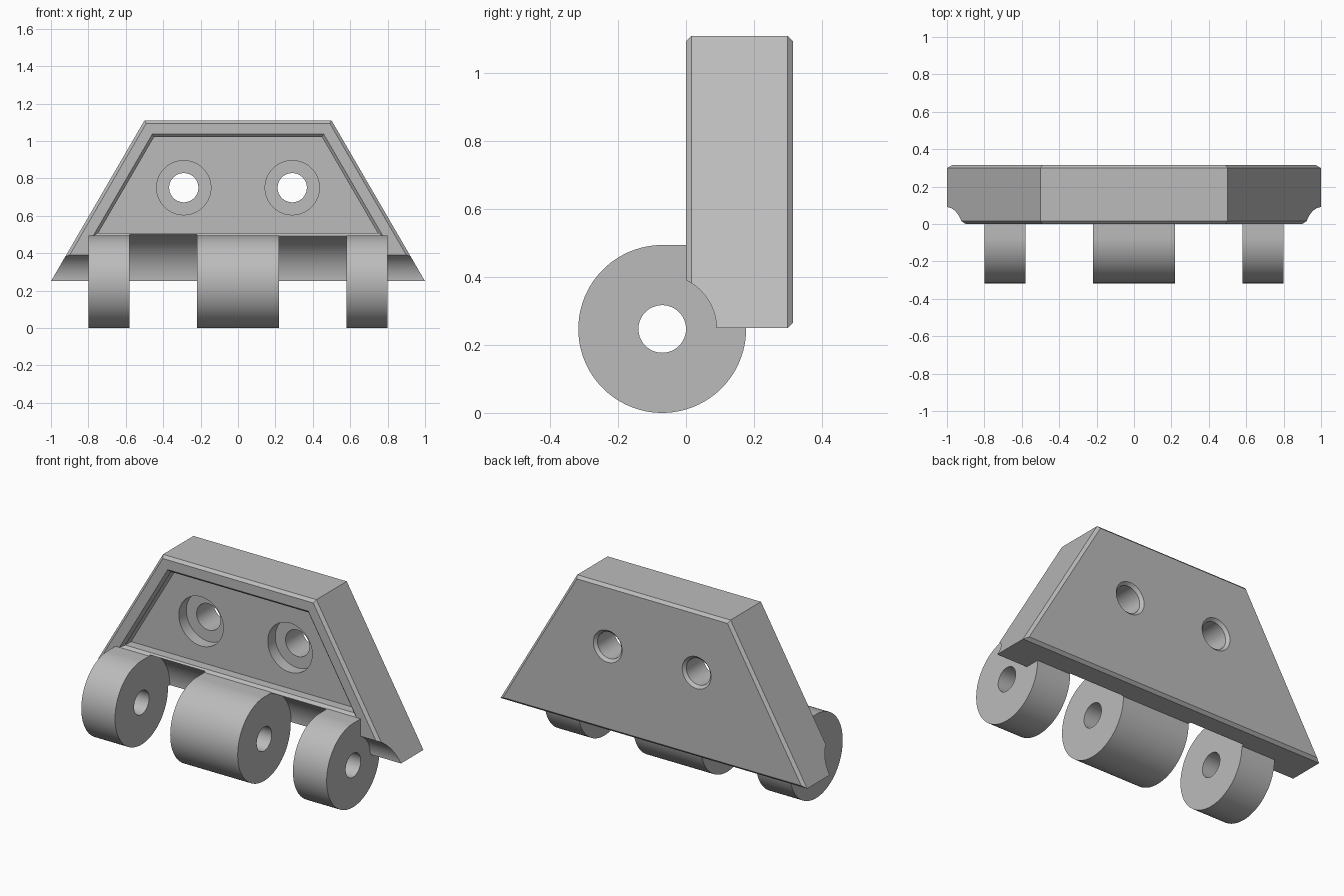
import bpy, bmesh, math
from mathutils import Matrix

cube = bpy.data.objects.get("Cube")
if cube:
    bpy.data.objects.remove(cube, do_unlink=True)

grey = bpy.data.materials.new("plain_grey")
grey.use_nodes = True
COLOUR = (0.5, 0.5, 0.5, 1)
grey.diffuse_color = COLOUR
grey.node_tree.nodes["Principled BSDF"].inputs["Base Color"].default_value = COLOUR

BOTTOM, TOP, BACK, BEVEL = 0.25, 1.11, 0.315, 0.016
SLOPE = 0.5 / (TOP - BOTTOM)
PIN_Y, PIN_Z, KNUCKLE_R = -0.07, 0.247, 0.247


def make(name, bm):
    bmesh.ops.recalc_face_normals(bm, faces=bm.faces)
    mesh = bpy.data.meshes.new(name)
    bm.to_mesh(mesh)
    bm.free()
    mesh.materials.append(grey)
    obj = bpy.data.objects.new(name, mesh)
    bpy.context.collection.objects.link(obj)
    return obj


def loft(name, rings):
    """Skin a closed solid through rings of points."""
    bm = bmesh.new()
    loops = [[bm.verts.new(p) for p in ring] for ring in rings]
    for a, b in zip(loops, loops[1:]):
        for i in range(len(a)):
            j = (i + 1) % len(a)
            bm.faces.new((a[i], a[j], b[j], b[i]))
    bm.faces.new(loops[0])
    bm.faces.new(loops[-1])
    return make(name, bm)


def trapezoid(y, inset, floor=BOTTOM):
    """Plate outline moved inwards, at depth y."""
    z0, z1 = floor + inset, TOP - inset
    side = inset * math.hypot(1, SLOPE)
    w0, w1 = [1 - (z - BOTTOM) * SLOPE - side for z in (z0, z1)]
    return [(-w0, y, z0), (w0, y, z0), (w1, y, z1), (-w1, y, z1)]


def circle(radius, place, n=64):
    turn = [2 * math.pi * i / n for i in range(n)]
    return [place(radius * math.cos(t), radius * math.sin(t)) for t in turn]


def pin_rod(name, radius, x0, x1):
    """Round bar along the hinge axis."""
    return loft(name, [circle(radius, lambda a, b: (x, PIN_Y + a, PIN_Z + b), 96)
                       for x in (x0, x1)])


def cut(target, cutter):
    cutter.hide_render = True
    mod = target.modifiers.new("cut", 'BOOLEAN')
    mod.operation, mod.solver, mod.object = 'DIFFERENCE', 'EXACT', cutter
    bpy.context.view_layer.objects.active = target
    bpy.ops.object.modifier_apply(modifier=mod.name)
    bpy.data.objects.remove(cutter, do_unlink=True)


def smooth(obj):
    bpy.ops.object.select_all(action='DESELECT')
    obj.select_set(True)
    bpy.context.view_layer.objects.active = obj
    bpy.ops.object.shade_smooth_by_angle(angle=math.radians(25))


# Bevelled mounting plate
plate = loft("mounting_plate", [trapezoid(0, BEVEL), trapezoid(BEVEL, 0),
                                trapezoid(BACK - BEVEL, 0), trapezoid(BACK, BEVEL)])

# Clearance along the hinge axis and between the knuckles
cut(plate, pin_rod("axis_clearance", 0.16, -1.2, 1.2))
cut(plate, pin_rod("right_gap", 0.264, -0.58, -0.22))
cut(plate, pin_rod("left_gap", 0.252, 0.22, 0.58))

# Recessed front panel with a bevelled rim
RIM, FLOOR = 0.073, 0.42 - BOTTOM
cut(plate, loft("pocket", [trapezoid(y, RIM + d, BOTTOM + FLOOR)
                           for y, d in ((-0.02, -0.02), (BEVEL, BEVEL), (0.07, BEVEL))]))

# Counterbored screw holes, bevelled at the back
bore = ((0.02, 0.145), (0.14, 0.145), (0.14, 0.078),
        (BACK - BEVEL, 0.078), (BACK + 0.02, 0.078 + BEVEL + 0.02))
for x in (-0.29, 0.29):
    cut(plate, loft("screw_hole", [circle(r, lambda a, b: (x + a, y, 0.75 + b))
                                   for y, r in bore]))
smooth(plate)

# Hinge knuckles: round in front, flat on top where they join the plate
arc = [math.pi / 2 + 1.5 * math.pi * i / 72 for i in range(73)]
profile = [(PIN_Y + KNUCKLE_R * math.cos(t), PIN_Z + KNUCKLE_R * math.sin(t)) for t in arc]
profile.append((PIN_Y + KNUCKLE_R, PIN_Z + KNUCKLE_R))
for name, x0, x1 in (("right_knuckle", -0.8, -0.58), ("centre_knuckle", -0.22, 0.22),
                     ("left_knuckle", 0.58, 0.8)):
    knuckle = loft(name, [[(x, y, z) for y, z in profile] for x in (x0, x1)])
    cut(knuckle, pin_rod("pin_hole", 0.07, x0 - 0.1, x1 + 0.1))
    smooth(knuckle)
